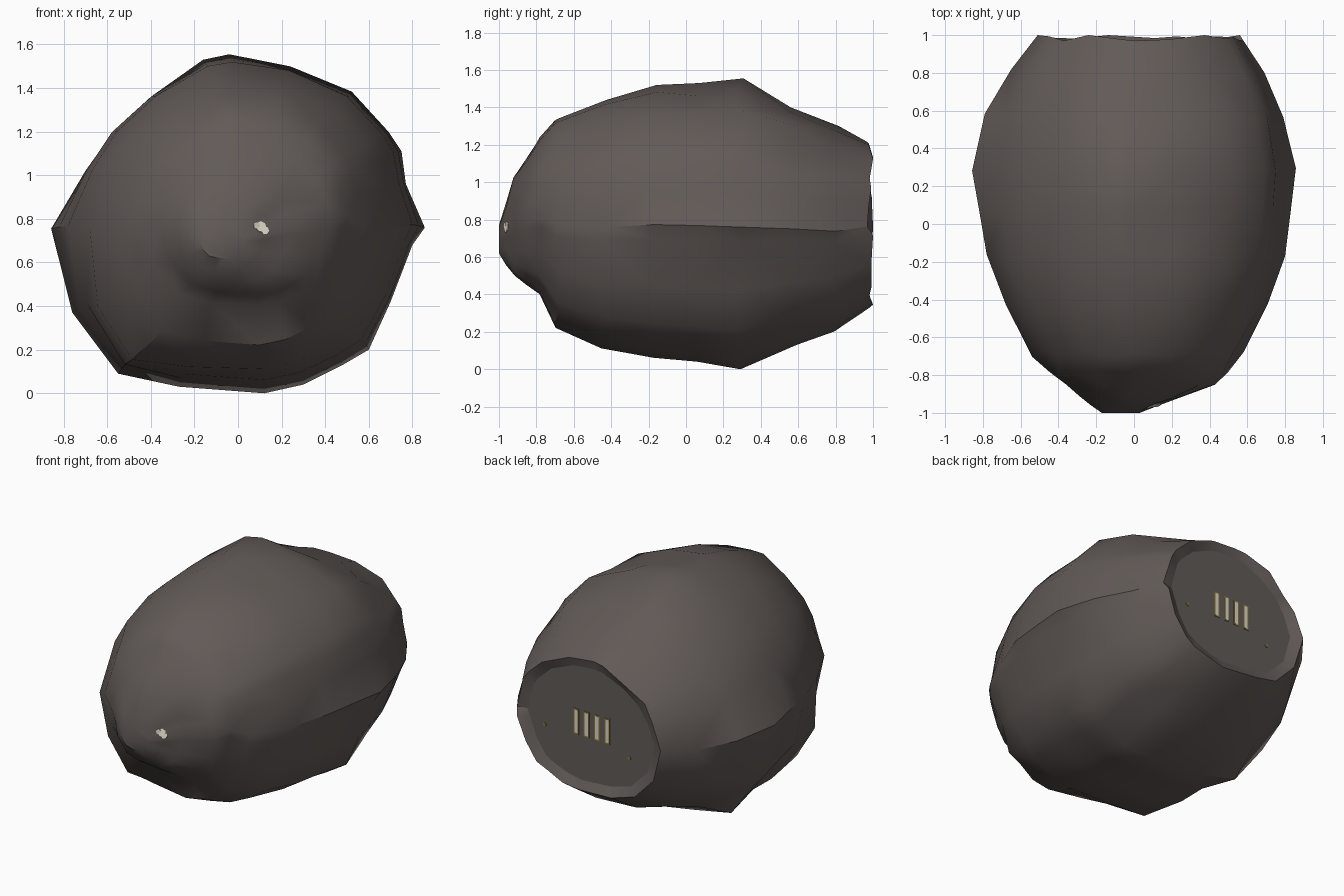
import bpy, bmesh, math, random
from mathutils import Vector
from mathutils.bvhtree import BVHTree

if "Cube" in bpy.data.objects:
    bpy.data.objects.remove(bpy.data.objects["Cube"])

random.seed(4)


def material(name, rgb):
    m = bpy.data.materials.new(name)
    m.diffuse_color = (*rgb, 1)
    m.use_nodes = True
    m.node_tree.nodes["Principled BSDF"].inputs["Base Color"].default_value = m.diffuse_color
    return m


STONE = material("dark brown stone", (0.122, 0.103, 0.096))
CUT = material("grey brown cut face", (0.118, 0.105, 0.095))
PALE = material("pale cream", (0.72, 0.68, 0.57))
OCHRE = material("dark ochre", (0.25, 0.17, 0.04))

# Cross-section outline (x, z), scaled into every ring of the boulder
OUTLINE = [(-.857, .755), (-.76, .37), (-.55, .09), (-.27, .03), (.12, 0), (.30, .04),
           (.48, .13), (.60, .20), (.70, .42), (.80, .68), (.857, .76), (.77, .96),
           (.75, 1.11), (.69, 1.2), (.52, 1.38), (.24, 1.52), (-.04, 1.555),
           (-.16, 1.53), (-.40, 1.36), (-.58, 1.19), (-.70, 1.02)]

# Rings from nose to back: y, x min, x max, z min, z max
RINGS = [(-1.0, -.17, .03, .62, .77), (-.96, -.23, .12, .56, .90), (-.92, -.28, .24, .50, 1.03),
         (-.85, -.36, .43, .45, 1.13), (-.78, -.45, .50, .40, 1.24), (-.68, -.54, .58, .22, 1.34),
         (-.44, -.68, .71, .11, 1.44), (-.18, -.78, .80, .06, 1.52), (.05, -.82, .83, .04, 1.53),
         (.29, -.857, .857, 0, 1.555), (.57, -.79, .79, .13, 1.40), (.80, -.65, .69, .20, 1.30),
         (.985, -.51, .58, .33, 1.215)]
CUT_Y = .96

# Local bulges and dents: centre, radius, push
BULGES = [((-.50, -.42, .22), .36, (-.07, -.02, -.05)),
          ((.30, .08, 1.50), .28, (0, 0, -.04)),
          ((.48, .52, 1.33), .25, (.02, 0, .04))]


def ring_points(x0, x1, z0, z1, scale=1.0):
    """Outline fitted to a box; narrower rings are blended towards a full oval."""
    cx, hx, cz, hz = (x0 + x1) / 2, (x1 - x0) / 2, (z0 + z1) / 2, (z1 - z0) / 2
    t = 0 if hx > .85 else min(.5, .15 + (1 - hx / .857) * 1.8)
    pts = []
    for x, z in OUTLINE:
        u, v = x / .857, z / .7775 - 1
        r = (abs(u) ** 2.25 + abs(v) ** 2.25) ** (-1 / 2.25)
        f = (1 - t + t * r) * scale
        pts.append((cx + hx * u * f, cz + hz * v * f))
    return pts


# Boulder: lofted rings, slightly staggered along y, with a recessed flat cut at the back
bm = bmesh.new()
n = len(OUTLINE)
loops = []
for k, (y, *box) in enumerate(RINGS):
    jitter = 0 if k == 0 else .006 if k < 5 else .01 if k > 11 else .025
    loops.append([bm.verts.new((x, y + random.uniform(-jitter, jitter), z))
                  for x, z in ring_points(*box)])
for i in (0, 3, 9, 14, 18):                      # rim peaks and chips
    loops[-1][i].co.y = 1.0
for i in (10, 16, 19):
    loops[-1][i].co.y = .97
for v in bm.verts:
    for centre, radius, push in BULGES:
        d = (v.co - Vector(centre)).length / radius
        if d < 1:
            v.co += Vector(push) * (1 - d * d)
    v.co.z = max(v.co.z, 0)
loops.append([bm.verts.new((x, CUT_Y, z)) for x, z in ring_points(*RINGS[-1][1:], scale=.87)])
for a, b in zip(loops, loops[1:]):
    for i in range(n):
        j = (i + 1) % n
        bm.faces.new((a[i], a[j], b[j], b[i]))
bm.faces.new(loops[0])
back = bm.faces.new(loops[-1])
back.material_index = 1
bmesh.ops.recalc_face_normals(bm, faces=bm.faces)
bmesh.ops.triangulate(bm, faces=[f for f in bm.faces if f is not back and len(f.verts) == 4])
tree = BVHTree.FromBMesh(bm)
mesh = bpy.data.meshes.new("boulder")
bm.to_mesh(mesh)
bm.free()
boulder = bpy.data.objects.new("boulder", mesh)
bpy.context.collection.objects.link(boulder)
mesh.materials.append(STONE)
mesh.materials.append(CUT)
bpy.context.view_layer.objects.active = boulder
boulder.select_set(True)
bpy.ops.object.shade_smooth_by_angle(angle=math.radians(36))
for p in mesh.polygons:                          # keep the cut face flat
    if p.material_index == 1:
        p.use_smooth = False


def plate(name, x, z, w, h, depth, mat):
    """Thin upright plate on the cut back face."""
    bpy.ops.mesh.primitive_cube_add(size=1, location=(x, CUT_Y, z))
    ob = bpy.context.object
    ob.name = name
    ob.scale = (w, depth, h)
    ob.data.materials.append(mat)


# Four pale slots with ochre borders
for i in range(4):
    x = .03 + (i - 1.5) * .077
    z = .77 + .002 * (i - 1.5)
    plate("slot_border", x, z, .040, .172, .005, OCHRE)
    plate("slot", x, z, .025, .154, .007, PALE)

# Two small ochre dots on the cut face
for x, z in ((.38, .69), (-.25, .63)):
    bpy.ops.mesh.primitive_cylinder_add(vertices=10, radius=.012, depth=.007, location=(x, CUT_Y, z),
                                        rotation=(math.pi / 2, 0, 0))
    bpy.context.object.name = "dot"
    bpy.context.object.data.materials.append(OCHRE)

# Pale exposed patch on the nose: flat flakes laid on the stone
for x, z, r in ((.085, .768, .017), (.105, .763, .026), (.122, .747, .02)):
    hit, normal, _, _ = tree.ray_cast(Vector((x, -3, z)), Vector((0, 1, 0)))
    if hit:
        bpy.ops.mesh.primitive_cylinder_add(vertices=7, radius=r, depth=.009, location=hit)
        flake = bpy.context.object
        flake.name = "pale_flake"
        flake.rotation_euler = normal.to_track_quat('Z', 'Y').to_euler()
        flake.data.materials.append(PALE)
